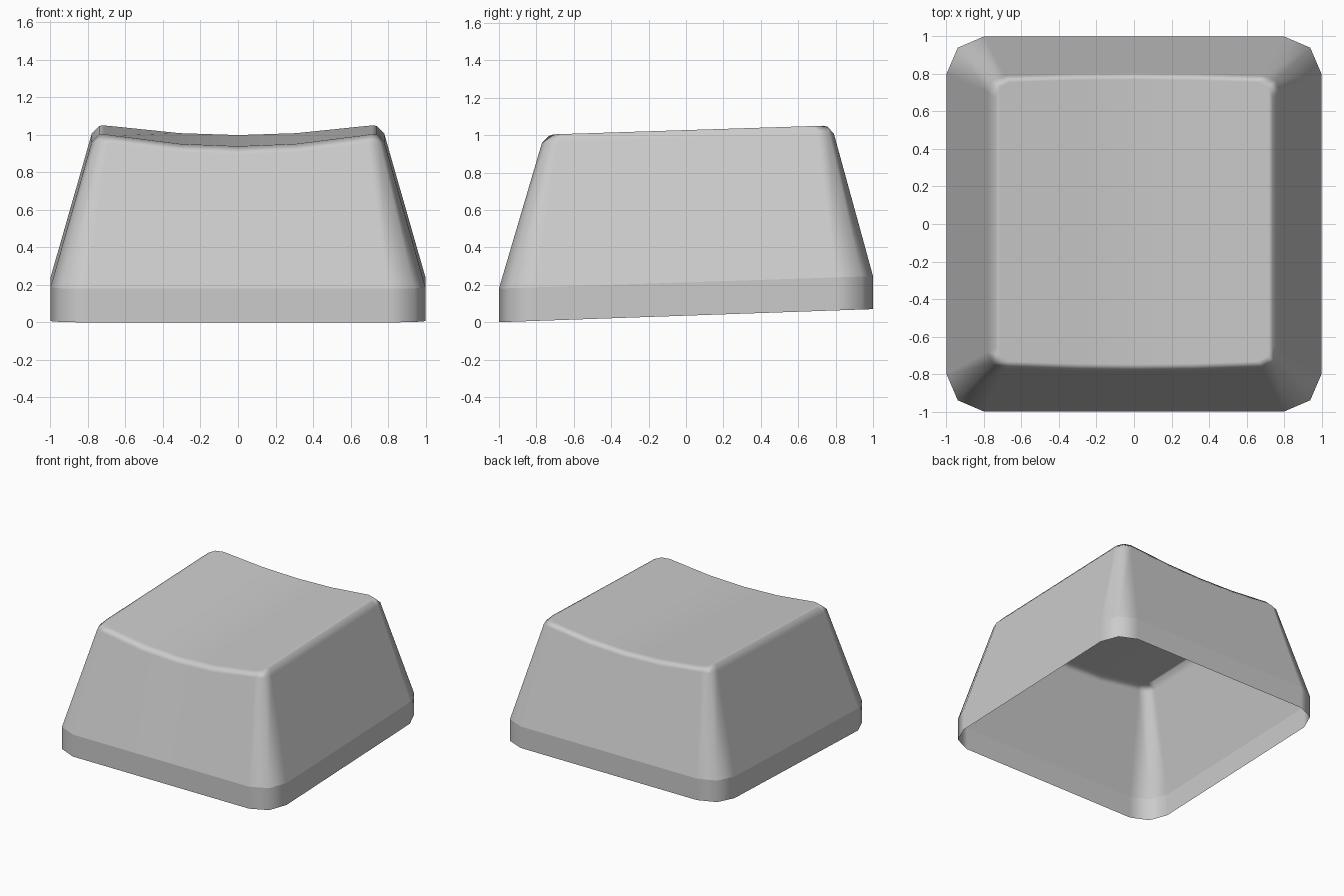
import bpy
import bmesh

cube = bpy.data.objects.get("Cube")
if cube:
    bpy.data.objects.remove(cube, do_unlink=True)


def sag(x, y):
    """Depth of the dish below its rim, shallower towards the back."""
    return (0.058 - 0.008 * y) * max(0.0, 1 - (x / 0.7) ** 2)


def dish(x, y):
    """Height of the scooped top surface."""
    return 1.027 + 0.032 * y - sag(x, y)


def ring(half_x, front, back, chamfer, mid, height, flare=0.0):
    """Rounded rectangle, counter-clockwise, front edge first."""
    inner_x = half_x - chamfer
    half = [(half_x, chamfer), (half_x - mid, mid), (inner_x, 0), (inner_x * 0.47, 0)]
    edge = [(-x, inset) for x, inset in half] + [(0, 0)] + half[::-1]
    points = []
    for y_edge, side, row in ((front, 1, edge), (back, -1, edge[::-1])):
        for x, inset in row:
            y = y_edge + side * inset
            shift = flare * sag(x, y)
            points.append((x, y - side * shift, height(x, y)))
    return points


# Rings from the open bottom to the rim of the dish
rings = [
    ring(1.0, -1.0, 1.0, 0.20, 0.06, lambda x, y: 0.035 * (y + 1)),
    ring(1.0, -1.0, 1.0, 0.20, 0.06, lambda x, y: 0.18 + 0.033 * (y + 1)),
    ring(0.78, -0.77, 0.79, 0.09, 0.025, lambda x, y: dish(x, y) - 0.043, 0.28),
    ring(0.74, -0.73, 0.755, 0.08, 0.025, dish, 0.28),
]

bm = bmesh.new()
loops = [[bm.verts.new(p) for p in points] for points in rings]
count = len(loops[0])

# Skirt, sloping walls and rounded rim
for low, high in zip(loops, loops[1:]):
    for i in range(count):
        j = (i + 1) % count
        bm.faces.new((low[i], low[j], high[j], high[i]))

# Scooped top, in strips from front to back
rim = loops[-1]
for i in range(count // 2 - 1):
    bm.faces.new((rim[i], rim[i + 1], rim[-2 - i], rim[-1 - i]))

for face in bm.faces:
    face.smooth = True

# Crisp line between skirt and walls
skirt_top = set(loops[1])
for edge in bm.edges:
    if edge.verts[0] in skirt_top and edge.verts[1] in skirt_top:
        edge.smooth = False

mesh = bpy.data.meshes.new("keycap_shell")
bm.to_mesh(mesh)
bm.free()
shell = bpy.data.objects.new("keycap_shell", mesh)
bpy.context.collection.objects.link(shell)

# Keep the large faces flat and blend only across the narrow ones
weighted = shell.modifiers.new("flat_walls", "WEIGHTED_NORMAL")
weighted.mode = "FACE_AREA"
weighted.weight = 100
weighted.keep_sharp = True

# Plain grey plastic
grey = (0.6, 0.6, 0.6, 1.0)
plastic = bpy.data.materials.new("grey_plastic")
plastic.use_nodes = True
plastic.diffuse_color = grey
plastic.node_tree.nodes["Principled BSDF"].inputs["Base Color"].default_value = grey
mesh.materials.append(plastic)
